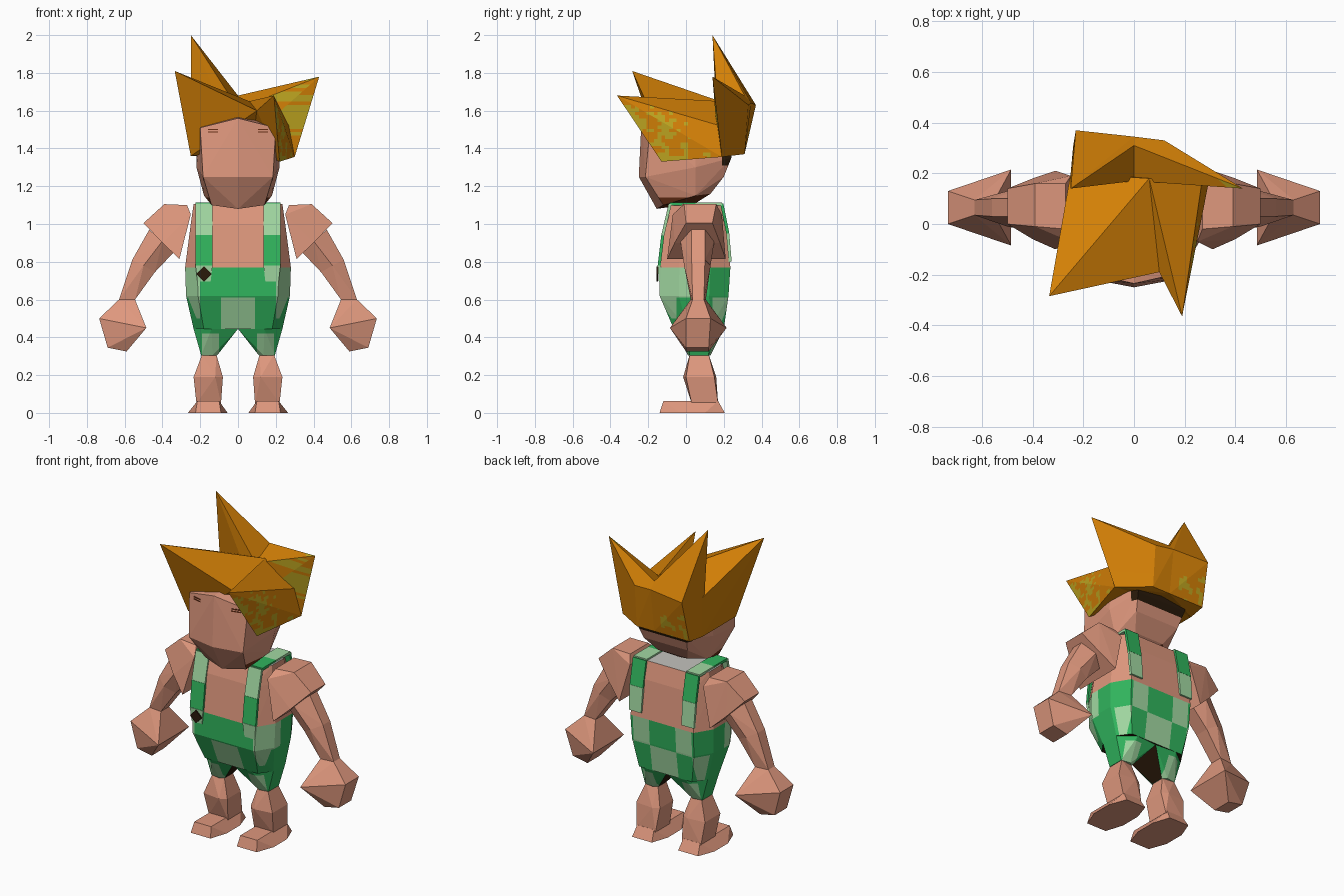
import bpy, bmesh, math
from mathutils import Vector, noise

if "Cube" in bpy.data.objects:
    bpy.data.objects.remove(bpy.data.objects["Cube"])


def mat(name, r, g, b):
    m = bpy.data.materials.new(name)
    m.diffuse_color = (r, g, b, 1)
    m.use_nodes = True
    m.node_tree.nodes["Principled BSDF"].inputs["Base Color"].default_value = m.diffuse_color
    return m


SKIN = mat("skin", .73, .31, .205)
HAIR = mat("orange hair", .65, .215, .002)
FLECK = mat("olive fleck", .52, .38, .015)
GREEN = mat("green cloth", .03, .46, .11)
PALE = mat("pale green cloth", .36, .69, .36)
DARK = mat("near black brown", .022, .01, .003)
RUST = mat("rust brown", .14, .03, .008)
GREY = mat("pale grey", .55, .54, .51)


def part(name, groups, mats, rule=None, cuts=()):
    """Faceted solid: one convex hull per point group, cut and coloured by rule."""
    bm = bmesh.new()
    for pts in groups:
        vs = [bm.verts.new(p) for p in pts]
        bmesh.ops.convex_hull(bm, input=vs)
    bmesh.ops.delete(bm, geom=[v for v in bm.verts if not v.link_faces], context='VERTS')
    bmesh.ops.dissolve_limit(bm, angle_limit=math.radians(1), verts=bm.verts[:], edges=bm.edges[:])
    for axis, value in cuts:
        n = Vector((0, 0, 0))
        n[axis] = 1
        bmesh.ops.bisect_plane(bm, geom=bm.verts[:] + bm.edges[:] + bm.faces[:],
                               plane_co=n * value, plane_no=n)
    bmesh.ops.recalc_face_normals(bm, faces=bm.faces[:])
    if rule:
        for f in bm.faces:
            f.material_index = rule(f.calc_center_median(), f.normal)
    me = bpy.data.meshes.new(name)
    bm.to_mesh(me)
    bm.free()
    for m in mats:
        me.materials.append(m)
    ob = bpy.data.objects.new(name, me)
    bpy.context.collection.objects.link(ob)
    return ob


def span(rows):
    """Rows of (x, z, y front, y back) to points."""
    return [(x, y, z) for x, z, a, b in rows for y in (a, b)]


def flip(pts):
    return [(-x, y, z) for x, y, z in pts]


def both(pts):
    return [pts, flip(pts)]


# head
half = [(0, -.235, 1.56), (.2, -.19, 1.51), (0, -.25, 1.25), (.185, -.215, 1.25),
        (0, -.155, 1.08), (.14, -.12, 1.10), (.215, .05, 1.5), (.22, .05, 1.3),
        (.18, .05, 1.15), (.15, .2, 1.25), (.17, .24, 1.35), (.17, .24, 1.5),
        (0, .05, 1.11), (0, .15, 1.6), (.1, .13, 1.16)]


def head_rule(c, n):
    if 1.31 < c.z < 1.5 and c.y > .19:
        return 1
    if c.y > -.13 and (n.z < -.85 or (c.z < 1.14 and abs(n.x) > .4 and c.y < .03)):
        return 2
    return 0


part("head", [half + flip(half[1:2] + half[3:4] + half[5:12] + half[14:])],
     [SKIN, DARK, RUST], head_rule, [(2, 1.31), (2, 1.14), (1, .19), (1, -.11), (1, .03)])

# eyebrows: two thin strokes each side
for z in (1.487, 1.5):
    brow = [(x, y + d, z + e) for x, y in ((.105, -.217), (.16, -.205))
            for d in (0, .008) for e in (-.003, .003)]
    part("eyebrows", both(brow), [RUST])

# hair: four spiky lobes around a low crown
ridge, notch, dip = (.06, .18, 1.65), (.1, -.19, 1.6), (0, .31, 1.68)
left = [(-.25, .2, 1.36), (-.25, .2, 1.6)]
right = [(.3, .19, 1.355), (.27, .18, 1.52)]
mid = [dip, (0, .345, 1.64), (0, .31, 1.37), (0, .17, 1.4), (0, .17, 1.61)]
lobes = [
    [(-.335, -.285, 1.81), (-.25, -.13, 1.36), ridge, notch, (.1, .19, 1.4)] + left,
    [(.19, -.365, 1.68), (.22, -.13, 1.33), ridge, notch, (.06, .19, 1.4)] + right,
    [(-.25, .14, 2.0), (-.23, .37, 1.63), (-.24, .31, 1.37), (-.13, .19, 1.65)] + left + mid,
    [(.43, .14, 1.78), (.12, .33, 1.63), (.12, .31, 1.37), (.13, .19, 1.63)] + right + mid,
]


def hair_rule(c, n):
    # flecks on the right flank, the right spike's front and the back corner
    flank = n.x > .5 and n.z < .4 and c.y < .02 and c.z > 1.34
    spike = c.x > .2 and n.y < -.2 and c.y > .1
    nape = n.y > .8 and -.22 < c.x < -.05 and c.z < 1.54
    value = noise.noise(c * 22)
    return 1 if ((flank or spike) and value > .05) or (nape and value > .2) else 0


part("hair", lobes, [HAIR, FLECK], hair_rule,
     [(1, -.35 + i * .02) for i in range(25)] + [(2, 1.36 + i * .018) for i in range(24)]
     + [(0, -.23 + i * .025) for i in range(9)])


# torso with bare chest and checked trousers
def ring(w, z, y0, y1):
    d = (y1 - y0) * .28
    pts = [(.77 * w, y0, z), (w, y0 + d, z), (w, y1 - d, z), (.77 * w, y1, z)]
    return pts + flip(pts)


def torso_rule(c, n):
    if n.z > .9:
        return 3
    if c.z > .77:
        return 0
    if n.z < -.9:
        return 4
    x = abs(c.x)
    if c.y > .14:  # back check
        if c.z > .61:
            return 2 if .09 < x < .2 else 1
        return 2 if x < .09 or x > .2 else 1
    if c.z > .61:
        return 2 if x > .2 and c.y < .02 else 1
    return 2 if x < .09 or (x > .2 and c.z > .5 and c.y < -.05) else 1


body = (ring(.235, 1.105, -.08, .185) + ring(.25, 1.0, -.11, .21) + ring(.28, .77, -.14, .235)
        + ring(.275, .62, -.14, .225) + ring(.235, .445, -.065, .2))
part("torso", [body], [SKIN, GREEN, PALE, GREY, DARK], torso_rule,
     [(0, s * x) for x in (.09, .2) for s in (-1, 1)]
     + [(1, .02), (1, -.05), (1, .14), (2, .77), (2, .61), (2, .5)])

# trouser legs tapering to a cuff
cuff = span([(0, .445, -.05, .19), (.14, .445, -.065, .2), (.235, .445, .01, .125),
             (.11, .305, .03, .11), (.135, .305, .01, .13), (.195, .305, .02, .12)])


def cuff_rule(c, n):
    if n.z < -.3 and abs(n.y) < .35 and abs(c.x) < .12:
        return 2
    return 1 if .1 < abs(c.x) < .19 and c.z < .42 else 0


part("trouser_legs", both(cuff), [GREEN, PALE, DARK], cuff_rule,
     [(2, .42), (0, .1), (0, -.1), (0, .19), (0, -.19)])

# straps: short segments in alternating greens, running over the shoulders
path = [(-.136, .695, .035), (-.142, .78, .045), (-.123, .94, .045), (-.084, 1.107, .045),
        (.05, 1.107, .045), (.19, 1.107, .045), (.221, .95, .045), (.234, .8, .042)]
segments = list(zip(path, path[1:]))
for cloth, start in ((PALE, 0), (GREEN, 1)):
    boxes = []
    for (y0, z0, w0), (y1, z1, w1) in segments[start::2]:
        n = Vector((0, z0 - z1, y1 - y0)).normalized() * .008
        seg = [(.18 + s * w, y + t * n.y, z + t * n.z) for y, z, w in ((y0, z0, w0), (y1, z1, w1))
               for s in (-1, 1) for t in (-1, 1)]
        boxes += both(seg)
    part("straps", boxes, [cloth])

# diamond button on one strap
part("button", [[(-.18 + dx, y, .735 + dz) for dx, dz in ((.04, 0), (-.04, 0), (0, .04), (0, -.04))
                 for y in (-.156, -.147)]], [DARK])

# shoulders, arms and hands
part("shoulders", both(span([
    (.27, 1.10, -.02, .16), (.39, 1.105, -.01, .16), (.5, 1.005, 0, .14), (.4, .9, -.06, .18),
    (.31, .815, -.1, .21), (.25, 1.05, -.07, .19)])), [SKIN])
elbow = [(.56, .81, .03, .1), (.5, .78, -.01, .13), (.44, .745, .02, .11)]
wrist = [(.63, .6, .035, .095), (.545, .6, .025, .105)]
part("upper_arms", both(span([(.47, .97, .03, .1), (.4, .91, -.03, .15), (.34, .85, .02, .11)]
                             + elbow)), [SKIN])
part("forearms", both(span(elbow + wrist)), [SKIN])
part("hands", both(span(wrist + [(.735, .5, 0, .13), (.485, .45, -.085, .215),
                                 (.69, .345, 0, .12), (.59, .325, .0, .12)])), [SKIN])

# shins in two tapered blocks, then flat feet
knee = [(.08, .19, .01, .14), (.12, .19, -.015, .16), (.235, .19, .0, .15)]
part("knees", both(span([(.115, .31, .03, .11), (.19, .31, .02, .12)] + knee)), [SKIN])
part("shins", both(span(knee + [(.09, .05, .03, .17), (.22, .05, .03, .17)])), [SKIN])
part("feet", both(span([(.1, .063, -.12, .17), (.215, .063, -.12, .17),
                        (.055, 0, -.03, .1), (.265, 0, -.03, .1),
                        (.09, 0, -.14, .205), (.225, 0, -.14, .205)])), [SKIN])
